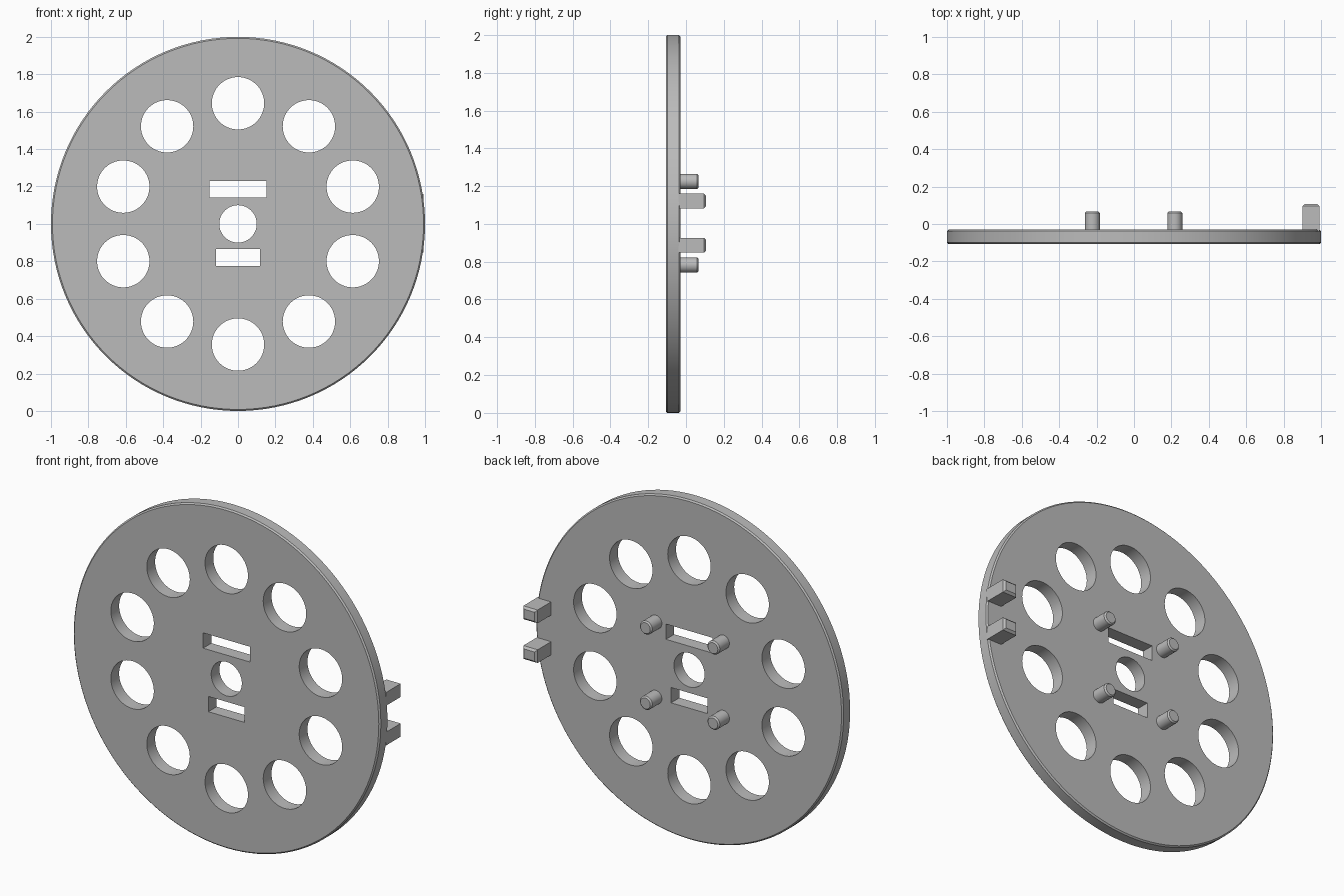
import bpy, bmesh
from math import cos, sin, radians
from mathutils import Matrix, Vector

if "Cube" in bpy.data.objects:
    bpy.data.objects.remove(bpy.data.objects["Cube"], do_unlink=True)

FRONT, BACK = -0.107, -0.03
GREY = (0.5, 0.5, 0.5, 1)

grey = bpy.data.materials.new("plain grey")
grey.use_nodes = True
grey.diffuse_color = GREY
grey.node_tree.nodes["Principled BSDF"].inputs["Base Color"].default_value = GREY


def add_cylinder(bm, x, z, radius, y0, y1, segments):
    """Cylinder lying along y."""
    place = Matrix.Translation((x, (y0 + y1) / 2, z)) @ Matrix.Rotation(radians(90), 4, "X")
    bmesh.ops.create_cone(bm, cap_ends=True, segments=segments, radius1=radius,
                          radius2=radius, depth=y1 - y0, matrix=place)


def add_box(bm, x0, x1, y0, y1, z0, z1):
    low, high = Vector((x0, y0, z0)), Vector((x1, y1, z1))
    place = Matrix.Translation((low + high) / 2) @ Matrix.Diagonal((high - low).to_4d())
    bmesh.ops.create_cube(bm, size=1, matrix=place)


def chamfer(bm, y_values, width):
    """Bevel the edges that lie in the given y planes."""
    edges = [e for e in bm.edges
             if any(all(abs(v.co.y - y) < 1e-4 for v in e.verts) for y in y_values)]
    bmesh.ops.bevel(bm, geom=edges, offset=width, segments=1, affect="EDGES")


def finish(bm, name):
    bmesh.ops.recalc_face_normals(bm, faces=bm.faces)
    mesh = bpy.data.meshes.new(name)
    bm.to_mesh(mesh)
    bm.free()
    mesh.materials.append(grey)
    obj = bpy.data.objects.new(name, mesh)
    bpy.context.collection.objects.link(obj)
    return obj


def select(obj):
    bpy.ops.object.select_all(action="DESELECT")
    obj.select_set(True)
    bpy.context.view_layer.objects.active = obj


def smooth(obj):
    select(obj)
    bpy.ops.object.shade_smooth_by_angle(angle=radians(30))


# Round plate with chamfered rim
bm = bmesh.new()
add_cylinder(bm, 0, 1, 1, FRONT, BACK, 128)
chamfer(bm, (FRONT, BACK), 0.008)
plate = finish(bm, "plate")

# Ring of holes, centre hole and two slots
bm = bmesh.new()
for i in range(10):
    a = radians(90 + 36 * i)
    add_cylinder(bm, 0.645 * cos(a), 1 + 0.645 * sin(a), 0.14, -0.3, 0.3, 64)
add_cylinder(bm, 0, 1, 0.1, -0.3, 0.3, 64)
add_box(bm, -0.152, 0.152, -0.3, 0.3, 1.14, 1.23)
add_box(bm, -0.118, 0.118, -0.3, 0.3, 0.775, 0.865)
cutter = finish(bm, "hole_cutter")
cutter.hide_render = True

cut = plate.modifiers.new("holes", "BOOLEAN")
cut.operation = "DIFFERENCE"
cut.solver = "EXACT"
cut.object = cutter
select(plate)
bpy.ops.object.modifier_apply(modifier=cut.name)
bpy.data.objects.remove(cutter, do_unlink=True)
smooth(plate)

# Four round pegs on the back
for side, x in (("left", 0.218), ("right", -0.222)):
    for level, z in (("upper", 1.225), ("lower", 0.782)):
        bm = bmesh.new()
        add_cylinder(bm, x, z, 0.04, BACK - 0.01, 0.067, 32)
        chamfer(bm, (0.067,), 0.008)
        smooth(finish(bm, f"{level}_{side}_peg"))

# Two square tabs at the left rim
for level, z in (("upper", 1.121), ("lower", 0.887)):
    bm = bmesh.new()
    add_box(bm, 0.9, 0.993, BACK - 0.01, 0.107, z - 0.039, z + 0.039)
    chamfer(bm, (0.107,), 0.012)
    finish(bm, f"{level}_tab")
